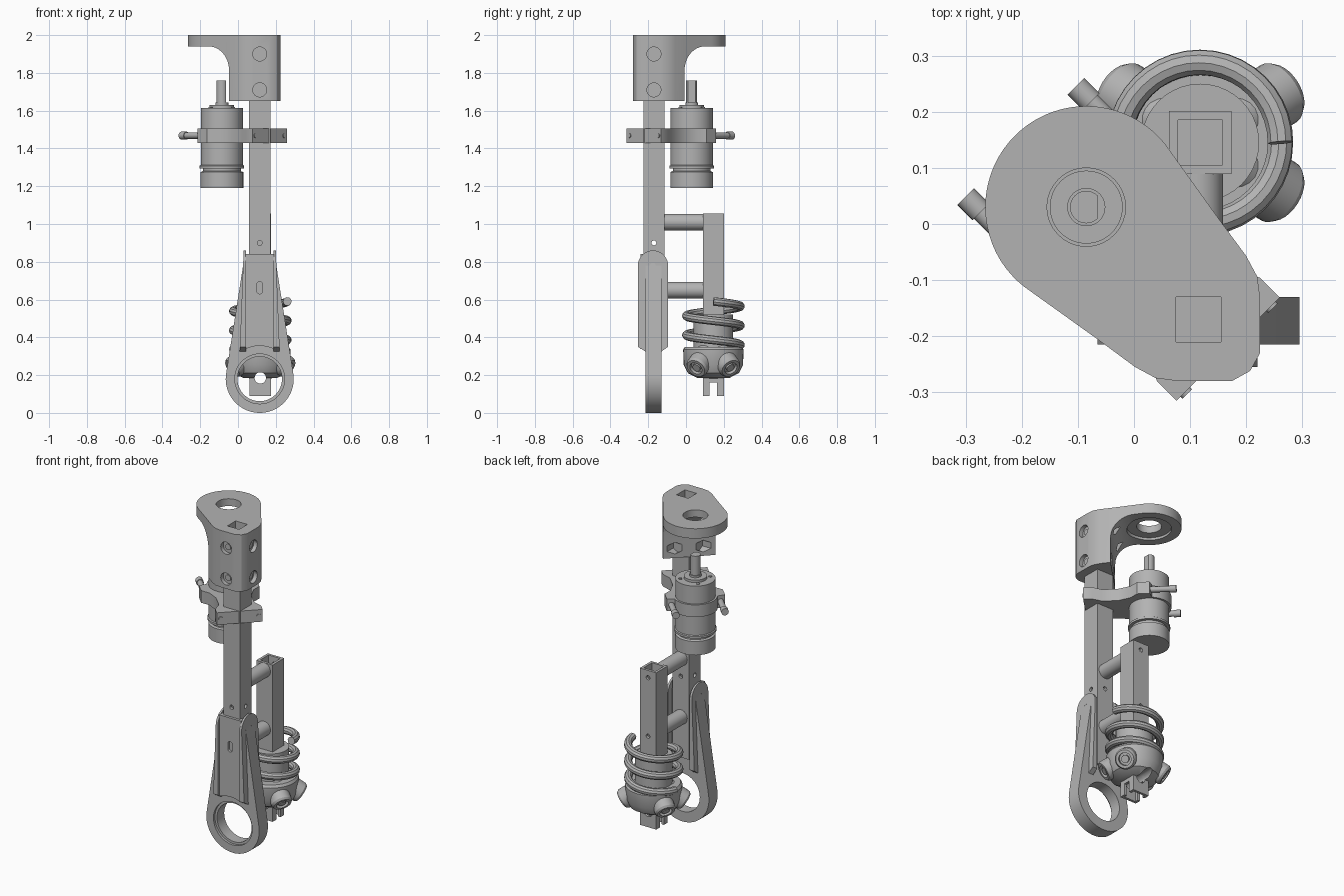
import bpy, bmesh, math
from mathutils import Matrix, Vector

cube = bpy.data.objects.get("Cube")
if cube:
    bpy.data.objects.remove(cube, do_unlink=True)

grey = bpy.data.materials.new("plain_grey")
grey.use_nodes = True
COLOUR = (0.45, 0.45, 0.45, 1)
grey.diffuse_color = COLOUR
grey.node_tree.nodes["Principled BSDF"].inputs["Base Color"].default_value = COLOUR

# Frames: the upper parts lie on a diagonal through the main tube
MAIN = Vector((0.115, -0.17, 0))
REAR = Vector((0.118, 0.145, 0))
DIAG = Matrix.Translation(MAIN) @ Matrix.Rotation(math.pi / 4, 4, "Z")
XZ = Matrix(((1, 0, 0, 0), (0, 0, 1, 0), (0, 1, 0, 0), (0, 0, 0, 1)))
YZ = Matrix(((0, 0, 1, 0), (1, 0, 0, 0), (0, 1, 0, 0), (0, 0, 0, 1)))
MOTOR_S = 0.283


def finish(name, bm, frame=None):
    if frame:
        bm.transform(frame)
    bmesh.ops.recalc_face_normals(bm, faces=bm.faces)
    if bm.calc_volume(signed=True) < 0:
        bmesh.ops.reverse_faces(bm, faces=bm.faces)
    mesh = bpy.data.meshes.new(name)
    bm.to_mesh(mesh)
    bm.free()
    mesh.materials.append(grey)
    ob = bpy.data.objects.new(name, mesh)
    bpy.context.collection.objects.link(ob)
    return ob


def prism(name, pts, lo, hi, frame=None):
    bm = bmesh.new()
    face = bm.faces.new([bm.verts.new((a, b, lo)) for a, b in pts])
    ext = bmesh.ops.extrude_face_region(bm, geom=[face])
    bmesh.ops.translate(bm, vec=(0, 0, hi - lo),
                        verts=[v for v in ext["geom"] if isinstance(v, bmesh.types.BMVert)])
    if len(bm.faces) == len(pts) + 1:
        bm.faces.new([v for v in bm.verts if v.co.z == lo][:len(pts)])
    return finish(name, bm, frame)


def box(name, x0, x1, y0, y1, z0, z1):
    return prism(name, [(x0, y0), (x1, y0), (x1, y1), (x0, y1)], z0, z1)


def lathe(name, profile, frame=None, seg=40):
    bm = bmesh.new()
    verts = [bm.verts.new((r, 0, z)) for r, z in profile]
    edges = [bm.edges.new(p) for p in zip(verts, verts[1:])]
    bmesh.ops.spin(bm, geom=verts + edges, axis=(0, 0, 1), cent=(0, 0, 0),
                   angle=math.tau, steps=seg)
    bmesh.ops.remove_doubles(bm, verts=bm.verts, dist=1e-5)
    return finish(name, bm, frame)


def rod(name, start, end, r, seg=32):
    a, b = Vector(start), Vector(end)
    turn = (b - a).to_track_quat("Z", "Y").to_matrix().to_4x4()
    bm = bmesh.new()
    bmesh.ops.create_cone(bm, cap_ends=True, segments=seg, radius1=r, radius2=r,
                          depth=(b - a).length)
    return finish(name, bm, Matrix.Translation((a + b) / 2) @ turn)


def bake(ob):
    deps = bpy.context.evaluated_depsgraph_get()
    return bpy.data.meshes.new_from_object(ob.evaluated_get(deps))


def combine(ob, cutter, operation="DIFFERENCE"):
    mod = ob.modifiers.new("cut", "BOOLEAN")
    mod.operation, mod.object, mod.solver = operation, cutter, "EXACT"
    mesh = bake(ob)
    ob.modifiers.clear()
    ob.data = mesh
    bpy.data.objects.remove(cutter, do_unlink=True)


def arc(cx, cy, r, a0, a1, n):
    angles = [math.radians(a0 + (a1 - a0) * i / n) for i in range(n + 1)]
    return [(cx + r * math.cos(a), cy + r * math.sin(a)) for a in angles]


def mirrored(pts):
    return pts + [(-x, y) for x, y in reversed(pts) if x]


def square_tube(name, c, z0, z1, half=0.056, inner=0.04):
    tube = box(name, c.x - half, c.x + half, c.y - half, c.y + half, z0, z1)
    combine(tube, box("bore", c.x - inner, c.x + inner, c.y - inner, c.y + inner, z0 - 1, z1 + 1))
    return tube


# Square tubes with cross holes
main_tube = square_tube("main_tube", MAIN, 0.4, 1.97)
for axis in (Vector((0.2, 0, 0)), Vector((0, 0.2, 0))):
    c = MAIN + Vector((0, 0, 0.9))
    combine(main_tube, rod("hole", c - axis, c + axis, 0.013, 16))
rear_tube = square_tube("rear_tube", REAR, 0.09, 1.055)
for z in (0.65, 1.01):
    c = REAR + Vector((0, 0, z))
    combine(rear_tube, rod("hole", c, c + Vector((0, 0.2, 0)), 0.013, 16))
combine(rear_tube, box("slot", -0.1, 0.4, 0.125, 0.165, 0, 0.16))
pin = Vector((REAR.x, 0, 0.185))
across = Vector((0, 0.5, 0))
combine(rear_tube, rod("pin_hole", pin - across, pin + across, 0.03, 24))

# Standoffs joining the tubes
for label, z in (("upper", 1.01), ("lower", 0.65)):
    rod(label + "_standoff", (MAIN.x, -0.12, z), (MAIN.x, 0.09, z), 0.044)

# Top bracket: rounded plate flowing into a column
outline = arc(0, MOTOR_S, 0.18, 90, -12, 20)
outline += [(0.152, 0.1), (0.14, 0.02), (0.128, -0.02), (0.105, -0.05), (0.035, -0.12), (0, -0.13)]
outline[0] = (0, MOTOR_S + 0.18)
top_bracket = prism("top_bracket", mirrored(outline), 1.65, 2.0, DIAG)
side = [(-0.3, 1.6), (0.08, 1.6)] + arc(0.21, 1.81, 0.13, 180, 90, 12)
side += [(0.7, 1.94), (0.7, 2.1), (-0.3, 2.1)]
combine(top_bracket, prism("side", side, -0.5, 0.5, DIAG @ YZ), "INTERSECT")
combine(top_bracket, box("bore", 0.075, 0.155, -0.21, -0.13, 1, 3))
motor_xy = DIAG @ Vector((0, MOTOR_S, 0))
up = Vector((0, 0, 1))
combine(top_bracket, rod("hole", motor_xy + up, motor_xy + 3 * up, 0.07))
combine(top_bracket, rod("recess", motor_xy + up * 1.9, motor_xy + up * 1.955, 0.125))
for z in (1.71, 1.9):
    c = MAIN + up * z
    for d in (Vector((1, 0, 0)), Vector((0, -1, 0))):
        combine(top_bracket, rod("bolt_seat", c + d * 0.085, c + d * 0.3, 0.037))
        combine(top_bracket, rod("nut_seat", c - d * 0.085, c - d * 0.152, 0.036, 6))
        rod("bracket_bolt", c + d * 0.05, c + d * 0.092, 0.018, 20)

# Motor
motor = [(0, 1.19), (0.113, 1.19), (0.113, 1.275), (0.1, 1.28), (0.1, 1.295), (0.118, 1.295),
         (0.118, 1.308), (0.112, 1.312), (0.112, 1.615), (0.065, 1.615), (0.065, 1.63),
         (0.034, 1.63), (0.034, 1.642), (0, 1.642)]
lathe("motor_body", motor, Matrix.Translation(motor_xy), 48)
shaft = arc(0, 0, 0.029, 45, 315, 18)
prism("motor_shaft", shaft, 1.63, 1.76, Matrix.Translation(motor_xy))
for i in range(4):
    a = math.pi / 4 + i * math.pi / 2
    p = motor_xy + Vector((math.cos(a), math.sin(a), 0)) * 0.085
    rod("motor_screw", p + up * 1.61, p + up * 1.62, 0.01, 12)

# Clamp around tube and motor, with its bolts
half = [(0, -0.075), (0.13, -0.075), (0.13, -0.025), (0.1, 0.03), (0.1, 0.12), (0.125, 0.19),
        (0.165, 0.23), (0.165, 0.3), (0.12, 0.31)] + arc(0, MOTOR_S, 0.124, 15, 90, 10)
half[-1] = (0, MOTOR_S + 0.124)
prism("motor_clamp", mirrored(half), 1.43, 1.505, DIAG)
for s in (-1, 1):
    def at(t, d):
        return DIAG @ Vector((t * s, d, 1.468))
    rod("clamp_bolt", at(0.139, 0.28), at(0.139, 0.43), 0.017, 16)
    rod("clamp_bolt_head", at(0.139, 0.41), at(0.139, 0.448), 0.021, 20)
    rod("clamp_screw", at(0.108, -0.08), at(0.108, -0.06), 0.012, 16)

# Lower bracket: tapered ring plate, thick cheeks and front plate
ring = arc(0.115, 0.18, 0.18, 172, 368, 44) + [(0.2, 0.8), (0.03, 0.8)]
ring_plate = prism("ring_plate", ring, -0.215, -0.13, XZ)
centre = Vector((0.115, 0, 0.18))
forward = Vector((0, -0.4, 0))
combine(ring_plate, rod("hole", centre, centre + forward, 0.118, 48))
combine(ring_plate, rod("step", centre + forward, centre + Vector((0, -0.2, 0)), 0.132, 48))
cheeks = prism("cheeks", [(0.008, 0.3), (0.222, 0.3), (0.2, 0.86), (0.03, 0.86)],
               -0.3, -0.05, XZ)
edge = arc(-0.175, 0.78, 0.08, 0, 180, 20)
edge += [(-0.255, 0.35), (-0.215, 0.325), (-0.13, 0.325), (-0.095, 0.35)]
combine(cheeks, prism("edge", edge, -0.2, 0.5, YZ), "INTERSECT")
combine(cheeks, box("channel", 0.042, 0.188, -0.4, 0, 0.2, 1))
for z in (0.46, 0.78):
    combine(cheeks, rod("hole", (-0.2, -0.175, z), (0.5, -0.175, z), 0.015, 20))
front_plate = box("front_plate", 0.04, 0.19, -0.242, -0.212, 0.3, 0.84)
combine(front_plate, rod("arch", centre, centre + forward, 0.175, 48))
slot = arc(0.115, 0.68, 0.015, 0, 180, 8) + arc(0.115, 0.645, 0.015, 180, 360, 8)
combine(front_plate, prism("slot", slot, -0.3, -0.1, XZ))

# Spring around its sleeve
curve = bpy.data.curves.new("helix", "CURVE")
curve.dimensions = "3D"
curve.bevel_depth, curve.bevel_resolution, curve.use_fill_caps = 0.023, 3, True
turns, steps = 2.5, 100
path = curve.splines.new("POLY")
path.points.add(steps)
for i, p in enumerate(path.points):
    f = i / steps
    a = math.pi - f * turns * math.tau
    p.co = (REAR.x + 0.143 * math.cos(a), REAR.y + 0.143 * math.sin(a), 0.335 + 0.255 * f, 1)
helix = bpy.data.objects.new("helix", curve)
bpy.context.collection.objects.link(helix)
mesh = bake(helix)
bpy.data.objects.remove(helix, do_unlink=True)
mesh.materials.clear()
mesh.materials.append(grey)
spring = bpy.data.objects.new("spring", mesh)
bpy.context.collection.objects.link(spring)
sleeve = Matrix.Translation(REAR)
lathe("spring_sleeve", [(0, 0.3), (0.105, 0.3), (0.105, 0.52), (0, 0.52)], sleeve)

# Foot cup with four drooping bolt lobes
cup = [(0, 0.18), (0.09, 0.185), (0.135, 0.21), (0.157, 0.255), (0.16, 0.335), (0.15, 0.35), (0, 0.35)]
foot_cup = lathe("foot_cup", cup, sleeve)
combine(foot_cup, rod("pin_hole", pin - across, pin + across, 0.03, 24))
for angle in (32, 148, 212, 328):
    length = 0.13
    lobe = [(0, 0), (0.06, 0), (0.06, length - 0.012), (0.052, length), (0.036, length),
            (0.036, length - 0.02), (0.022, length - 0.02), (0.022, length - 0.004), (0, length - 0.004)]
    frame = (Matrix.Translation(REAR) @ Matrix.Rotation(math.radians(angle), 4, "Z")
             @ Matrix.Translation((0.175, 0, 0.235)) @ Matrix.Rotation(math.radians(125), 4, "Y")
             @ Matrix.Translation((0, 0, -length)))
    lathe("foot_lobe", lobe, frame, 28)

# Smooth shading with sharp edges kept
bpy.ops.object.select_all(action="DESELECT")
for ob in bpy.context.collection.objects:
    if ob.type == "MESH" and grey.name in ob.data.materials:
        ob.select_set(True)
        bpy.context.view_layer.objects.active = ob
bpy.ops.object.shade_smooth_by_angle(angle=math.radians(30))
